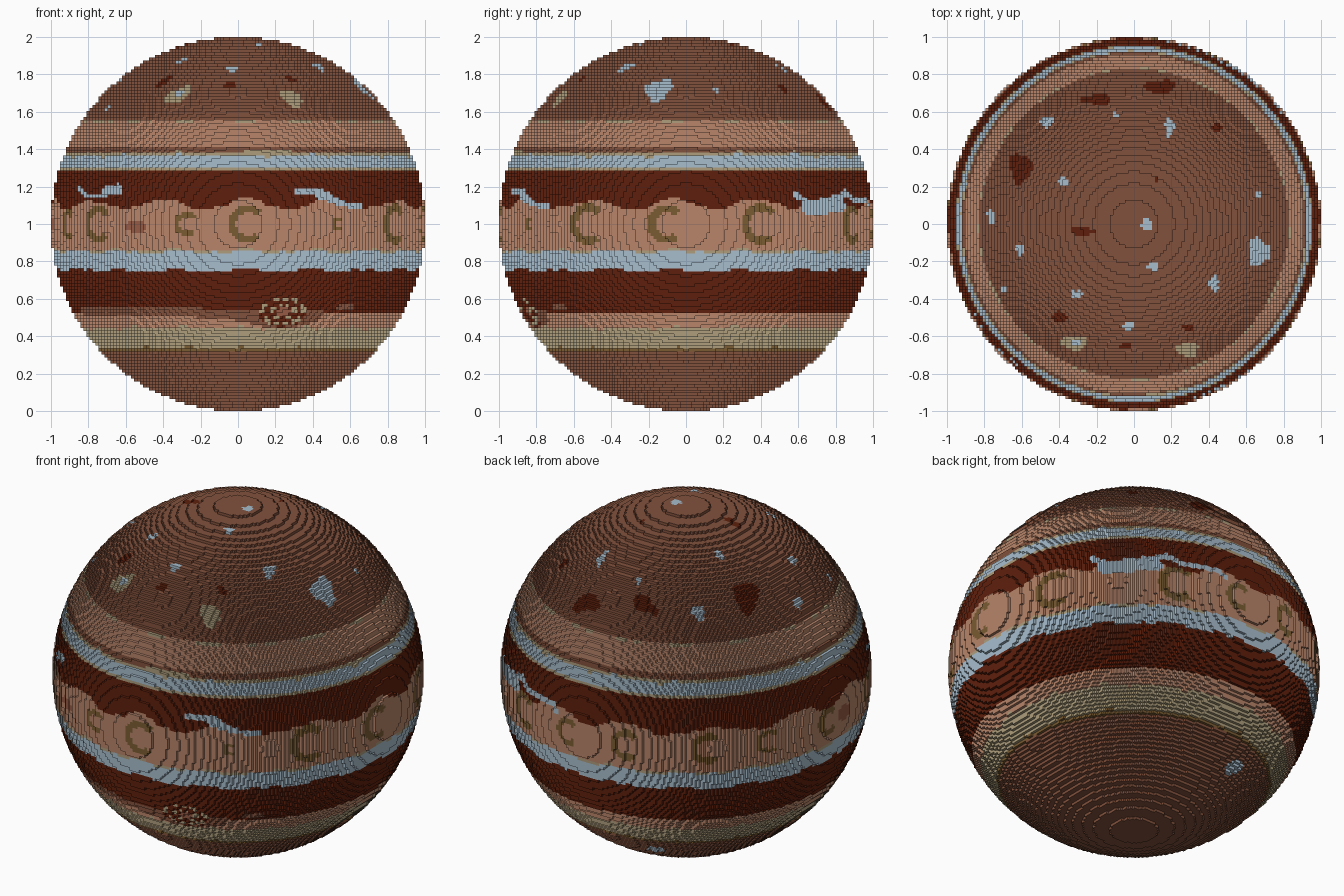
import bpy, math

if "Cube" in bpy.data.objects:
    bpy.data.objects.remove(bpy.data.objects["Cube"])

H = 63                      # voxels along the radius
S = 1.0 / H                 # voxel size


def lin(c):
    c /= 255
    return c / 12.92 if c <= 0.04045 else ((c + 0.055) / 1.055) ** 2.4


PALETTE = [("cap brown", 130, 81, 60), ("peach", 184, 133, 106), ("dark red", 94, 31, 12),
           ("pale blue", 168, 190, 206), ("olive", 122, 92, 50), ("khaki", 174, 158, 124),
           ("warm brown", 150, 90, 68)]
BROWN, PEACH, RED, BLUE, OLIVE, KHAKI, WARM = range(7)

# Spots on the northern cap, seen from the top: x, y, half width, half height, colour
SPOTS = [(.07, 0, .03, .03, BLUE), (.67, -.15, .06, .075, BLUE), (.43, -.32, .03, .04, BLUE),
         (.1, -.23, .03, .02, BLUE), (-.31, -.38, .03, .025, BLUE), (-.03, -.55, .025, .025, BLUE),
         (-.61, -.14, .025, .035, BLUE), (-.38, .23, .025, .03, BLUE), (-.47, .55, .035, .03, BLUE),
         (.19, .52, .025, .05, BLUE), (-.1, .59, .015, .02, BLUE), (.67, .16, .015, .015, BLUE),
         (-.77, .04, .02, .04, BLUE), (-.7, -.35, .02, .015, BLUE), (-.31, -.64, .025, .015, BLUE),
         (-.32, -.64, .07, .04, KHAKI), (.29, -.68, .06, .04, KHAKI),
         (-.2, .67, .08, .03, RED), (.14, .74, .09, .035, RED), (-.61, .3, .06, .08, RED),
         (-.28, -.04, .06, .025, RED), (-.4, -.5, .045, .025, RED), (-.04, -.66, .03, .02, RED),
         (.45, .52, .025, .025, RED), (.12, .24, .015, .02, RED), (.29, -.56, .04, .015, RED)]

# Open swirls on the equator: longitude, size
SWIRLS = [(3, .1), (58, .11), (84, .1), (114, .11), (154, .11), (175, .08), (-164, .09),
          (-138, .09), (-118, .07), (-94, .08), (-49, .1), (-66, .08), (-16, .065), (33, .04)]

# Cloud wisps: width, then longitude/height points
WISPS = [(.013, (-60, 1.19), (-55, 1.15), (-48, 1.15), (-42, 1.2)),
         (.03, (-46, 1.18), (-41, 1.185)),
         (.014, (19, 1.175), (28, 1.175), (33, 1.11), (42, 1.09)),
         (.022, (26, 1.16), (34, 1.11)),
         (.016, (126, 1.16), (132, 1.11), (145, 1.14), (150, 1.17), (156, 1.12), (168, 1.13), (170, 1.09)),
         (.04, (131, 1.09), (147, 1.1))]


def seg_dist(px, py, ax, ay, bx, by):
    dx, dy = bx - ax, by - ay
    t = max(0, min(1, ((px - ax) * dx + (py - ay) * dy) / (dx * dx + dy * dy)))
    return math.hypot(px - ax - t * dx, py - ay - t * dy)


def wisp(lon, h):
    k = math.pi / 180
    for w, *pts in WISPS:
        for (a, za), (b, zb) in zip(pts, pts[1:]):
            if seg_dist(lon * k, h, a * k, za, b * k, zb) < w:
                return True
    return False


def arc(lon, h):
    for a, r in SWIRLS:
        dx = math.radians((lon - a + 180) % 360 - 180)
        dz = (h - 1.0) * 1.05
        d = math.hypot(dx, dz)
        if .62 * r < d < 1.05 * r and not -.9 < math.atan2(dz, dx) < .75:
            return True
    return False


def colour(x, y, z):
    h = z + 1
    lon = math.degrees(math.atan2(x, -y))
    a = math.radians(lon)
    n = .5 * math.sin(17 * a + 1) + .3 * math.sin(31 * a) + .2 * math.sin(53 * a + 2)   # ragged edges
    # northern cap
    if h > 1.55:
        for sx, sy, rx, ry, c in SPOTS:
            dx, dy = (x - sx) / rx, (y - sy) / ry
            if dx * dx + dy * dy < 1 + .25 * math.sin(3 * math.atan2(dy, dx) + sx * 40):
                return c
        return BROWN
    if h > 1.415:
        return KHAKI if h > 1.538 and n > .15 else PEACH
    # northern pale belt
    if h > 1.382 + .008 * n:
        return KHAKI if 2 < lon < 18 and h < 1.4 else BROWN
    if h > 1.285:
        return KHAKI if h > 1.365 + .012 * n or h < 1.302 + .006 * n else BLUE
    # upper dark belt with a wavy lower edge, then the equator
    if h > 1.05 and wisp(lon, h):
        return BLUE
    if h > 1.105 + .024 * math.cos(13 * (a - .05)) + .015 * n:
        return RED
    if h > .86 + .01 * n:
        if math.hypot(math.radians(lon + 33) * .84, (h - .985) * 1.5) < .055 or \
           math.hypot(math.radians(lon + 86), (h - 1) * 1.4) < .06:
            return WARM
        return OLIVE if arc(lon, h) else PEACH
    if h > .752 + .014 * n:
        return KHAKI if h > .85 + .01 * n else BLUE
    # great oval storm in the lower dark belt
    dx, dz = math.radians(lon - 16) * .88, h - .53
    e = math.hypot(dx / .13, dz / .075)
    if e < 1.05:
        if .78 < e < 1 and math.sin(9 * math.atan2(dz, dx)) > -.45:
            return KHAKI
        if .4 < e < .58 and math.sin(7 * math.atan2(dz, dx)) > -.3:
            return KHAKI
        return RED if e > .3 else WARM
    if math.hypot(dx / .24, (h - .52) / .075) < 1 and h < .54:
        return BROWN
    if math.hypot((lon - 40) / 4, (h - .555) / .017) < 1:
        return BROWN
    # brown wake trailing the storm
    if -72 < lon < 12:
        top = .55 - .03 * max(0, (lon + 15) / 27)
        if top - .05 < h < top:
            return BROWN
        if h >= top:
            return RED
    if h > .518:
        return RED
    if h > .445 + .012 * n:
        return PEACH
    if h > .335 + .01 * n:
        return KHAKI
    if h > .31:
        return OLIVE
    # southern cap with one small cloud
    return BLUE if math.hypot((x + .215) / .05, (y - .59) / .04) < 1 else BROWN


# Voxel globe: every column through the ball shows one face at each end
verts, index, faces, mats, cache = [], {}, [], [], {}


def vid(p):
    if p not in index:
        index[p] = len(verts)
        verts.append((p[0] * S, p[1] * S, p[2] * S + 1))
    return index[p]


def voxel_colour(c):
    if c not in cache:
        p = [(v + .5) * S for v in c]
        r = math.sqrt(sum(v * v for v in p))
        cache[c] = colour(p[0] / r, p[1] / r, p[2])
    return cache[c]


for axis in range(3):
    u, v = (axis + 1) % 3, (axis + 2) % 3
    for i in range(-H, H):
        for j in range(-H, H):
            d = H * H - (i + .5) ** 2 - (j + .5) ** 2
            if d < .25:
                continue
            k = int(math.floor(math.sqrt(d) - .5))
            for side in (1, -1):
                cell = [0, 0, 0]
                cell[axis], cell[u], cell[v] = (k if side > 0 else -k - 1), i, j
                quad = []
                for du, dv in ((0, 0), (1, 0), (1, 1), (0, 1)):
                    p = [0, 0, 0]
                    p[axis], p[u], p[v] = side * (k + 1), i + du, j + dv
                    quad.append(vid(tuple(p)))
                faces.append(quad if side > 0 else quad[::-1])
                mats.append(voxel_colour(tuple(cell)))

mesh = bpy.data.meshes.new("banded_globe")
mesh.from_pydata(verts, [], faces)
for name, r, g, b in PALETTE:
    m = bpy.data.materials.new(name)
    m.diffuse_color = (lin(r), lin(g), lin(b), 1)
    m.use_nodes = True
    m.node_tree.nodes["Principled BSDF"].inputs["Base Color"].default_value = m.diffuse_color
    mesh.materials.append(m)
mesh.polygons.foreach_set("material_index", mats)
mesh.update()
globe = bpy.data.objects.new("banded_globe", mesh)
bpy.context.collection.objects.link(globe)
